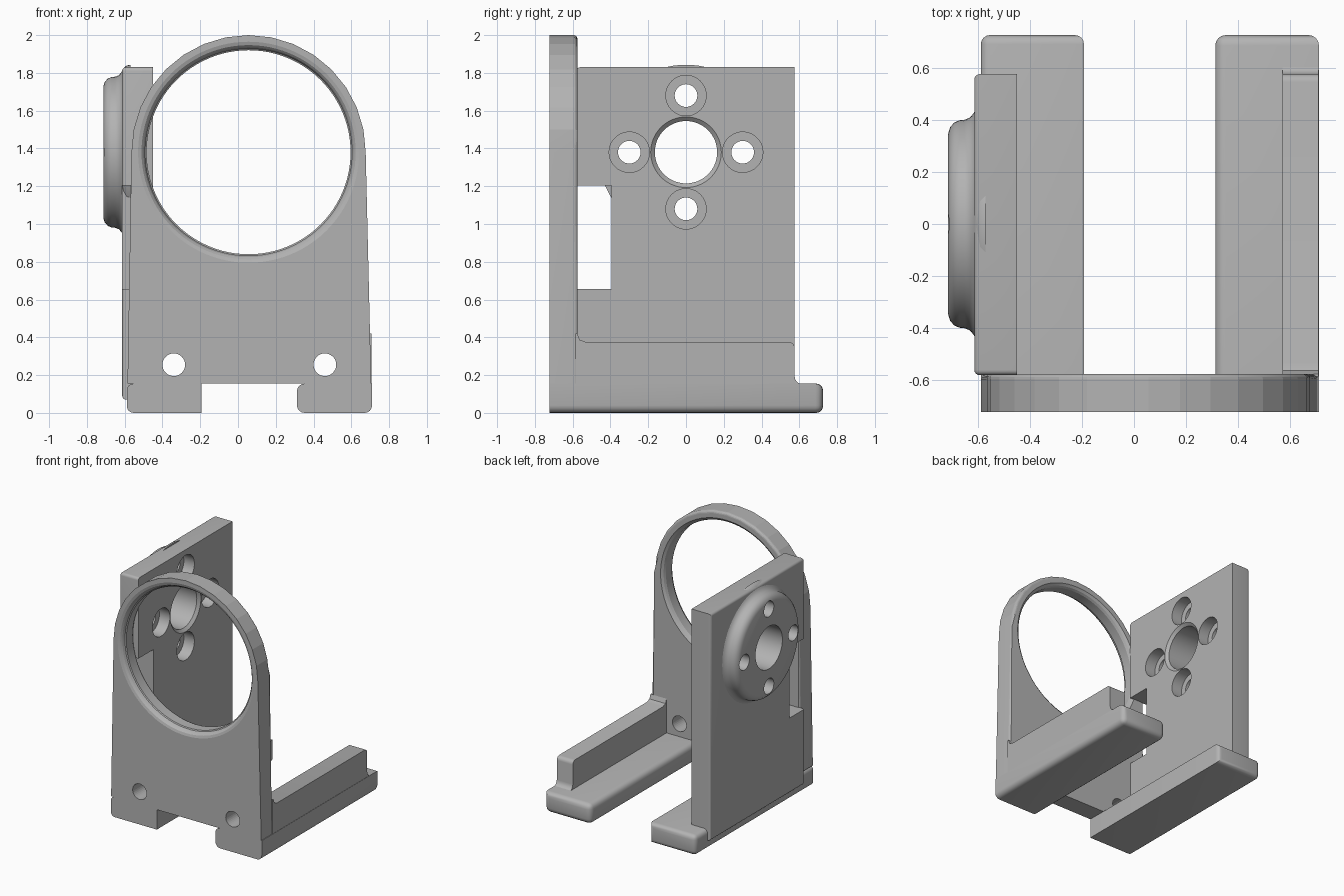
import bpy, bmesh, math
from mathutils import Vector

cube = bpy.data.objects.get("Cube")
if cube:
    bpy.data.objects.remove(cube, do_unlink=True)

GREY = (0.45, 0.45, 0.45, 1)
grey = bpy.data.materials.new("light grey")
grey.use_nodes = True
grey.diffuse_color = GREY
grey.node_tree.nodes["Principled BSDF"].inputs["Base Color"].default_value = GREY


def finish(name, bm):
    bmesh.ops.recalc_face_normals(bm, faces=bm.faces)
    mesh = bpy.data.meshes.new(name)
    bm.to_mesh(mesh)
    bm.free()
    mesh.materials.append(grey)
    ob = bpy.data.objects.new(name, mesh)
    bpy.context.collection.objects.link(ob)
    return ob


def place(axis, u, v, h):
    """Plane coordinates u, v and depth h along the axis."""
    return Vector((h, u, v)) if axis == "x" else Vector((u, h, v))


def prism(name, axis, outline, lo, hi, rounded=None, size=0.03):
    """Extrude an outline; round the edges whose midpoint passes the rule."""
    bm = bmesh.new()
    a, b = ([bm.verts.new(place(axis, u, v, h)) for u, v in outline] for h in (lo, hi))
    n = len(outline)
    bm.faces.new(a)
    bm.faces.new(b)
    for i in range(n):
        j = (i + 1) % n
        bm.faces.new((a[i], a[j], b[j], b[i]))
    if rounded:
        edges = [e for e in bm.edges if rounded((e.verts[0].co + e.verts[1].co) / 2)]
        bmesh.ops.bevel(bm, geom=edges, offset=size, segments=4, profile=0.5,
                        affect="EDGES", clamp_overlap=True)
    return finish(name, bm)


def box(x0, x1, z0, z1):
    return [(x0, z0), (x1, z0), (x1, z1), (x0, z1)]


def lathe(name, axis, u, v, profile, n=64):
    """Solid of revolution from (radius, depth) pairs."""
    bm = bmesh.new()
    turns = [2 * math.pi * i / n for i in range(n)]
    rings = [[bm.verts.new(place(axis, u + r * math.cos(t), v + r * math.sin(t), h))
              for t in turns] for r, h in profile]
    bm.faces.new(rings[0])
    bm.faces.new(rings[-1])
    for a, b in zip(rings, rings[1:]):
        for i in range(n):
            j = (i + 1) % n
            bm.faces.new((a[i], a[j], b[j], b[i]))
    return finish(name, bm)


def cut(ob, cutters):
    bpy.context.view_layer.objects.active = ob
    for c in cutters:
        m = ob.modifiers.new("cut", "BOOLEAN")
        m.operation, m.solver, m.object = "DIFFERENCE", "EXACT", c
        bpy.ops.object.modifier_apply(modifier=m.name)


def smooth(ob, degrees):
    bpy.ops.object.select_all(action="DESELECT")
    ob.select_set(True)
    bpy.context.view_layer.objects.active = ob
    bpy.ops.object.shade_smooth_by_angle(angle=math.radians(degrees))


FRONT, PLATE_BACK, WALL_BACK, TIP = -0.722, -0.575, 0.575, 0.725
CX, CZ, FOOT = 0.056, 1.38, 0.155

# Front plate: tapered sides under a faceted arch
arch = [(CX + 0.62 * math.cos(math.pi * i / 16), CZ + 0.62 * math.sin(math.pi * i / 16))
        for i in range(17)]
outline = [(-0.585, FOOT), (0.705, FOOT)] + arch
plate = prism("front_plate", "y", outline, FRONT, PLATE_BACK,
              lambda p: p.y > PLATE_BACK - 0.01 and p.z > FOOT + 0.01, 0.02)

# Large softened opening and two screw holes in the plate
plate_cutters = [lathe("opening_cutter", "y", CX, CZ, [
    (0.59, -0.74), (0.585, -0.722), (0.567, -0.716), (0.556, -0.704), (0.548, -0.685),
    (0.54, -0.68), (0.54, -0.605), (0.548, -0.588), (0.565, -0.575), (0.57, -0.56)], 96)]
plate_cutters += [lathe("screw_cutter", "y", x, 0.255, [(0.06, -0.8), (0.06, -0.5)], 32)
                  for x in (-0.34, 0.46)]
cut(plate, plate_cutters)

# Tall side wall
wall = prism("side_wall", "x", box(PLATE_BACK - 0.005, WALL_BACK, 0.07, 1.83), -0.613, -0.45,
             lambda p: p.x < -0.6 or (p.y < -0.5 and p.z > 1.8), 0.02)

# Round boss on the outside of the wall
boss = lathe("round_boss", "x", 0, CZ, [
    (0.463, -0.57), (0.459, -0.59), (0.445, -0.606), (0.425, -0.616), (0.408, -0.63),
    (0.4, -0.65), (0.398, -0.67), (0.39, -0.689), (0.373, -0.705), (0.35, -0.713)], 80)

# Centre bore, four counterbored holes and the side slot
bores = [lathe("bore_cutter", "x", 0, CZ,
               [(0.165, -0.8), (0.165, -0.47), (0.187, -0.45), (0.187, -0.4)])]
for k in range(4):
    y, z = 0.3 * math.cos(k * math.pi / 2), 0.3 * math.sin(k * math.pi / 2)
    bores.append(lathe("counterbore_cutter", "x", y, CZ + z,
                       [(0.06, -0.8), (0.06, -0.54), (0.107, -0.54), (0.107, -0.4)], 40))
slot = prism("slot_cutter", "x", box(-0.7, -0.395, 0.655, 1.205), -0.8, -0.4)
cut(wall, bores + [slot])
cut(boss, bores)

# Feet: the outer one is soft all round, the other only at its tip and outside
right_foot = prism("right_foot", "x", box(FRONT, TIP, 0, FOOT), -0.588, -0.192,
                   lambda p: p.y > 0.7 or p.x < -0.58 and p.y > FRONT + 0.1, 0.035)
left_foot = prism("left_foot", "x", box(FRONT, TIP, 0, FOOT), 0.312, 0.71,
                  lambda p: p.y > 0.7 or (p.y > FRONT + 0.1 and (p.z < 0.01 or p.x < 0.32)), 0.04)

# Low rail on the left foot, with a soft end and a fillet down to the foot
end = [(WALL_BACK + 0.045 * (1 - math.cos(t)), FOOT - 0.005 + 0.045 * (1 - math.sin(t)))
       for t in (math.pi / 2 * i / 4 for i in range(4, -1, -1))]
top = [(WALL_BACK - 0.03 * (1 - math.cos(t)), 0.345 + 0.03 * math.sin(t))
       for t in (math.pi / 2 * i / 4 for i in range(5))]
web = [(PLATE_BACK + 0.045, 0.375), (PLATE_BACK + 0.012, 0.387),
       (PLATE_BACK, 0.42), (PLATE_BACK - 0.01, 0.42)]
rail = prism("left_rail", "x", [(PLATE_BACK - 0.01, 0.06), (0.62, 0.06)] + end[::-1][::-1]
             + top + web, 0.57, 0.708)

for helper in plate_cutters + bores + [slot]:
    bpy.data.objects.remove(helper, do_unlink=True)
smooth(plate, 10)
for ob in (wall, boss, right_foot, left_foot, rail):
    smooth(ob, 30)
